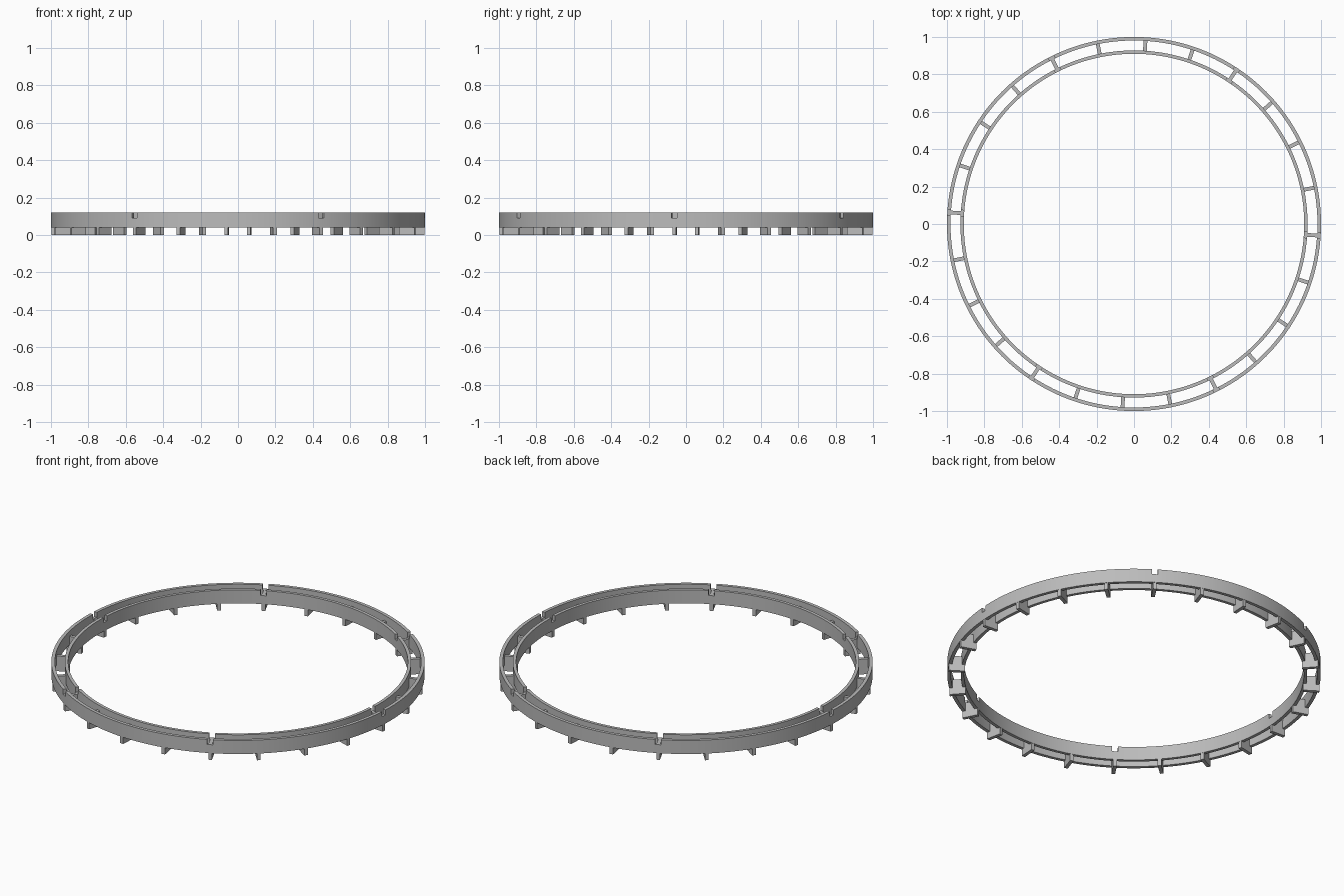
import bpy
import bmesh
import math
from mathutils import Matrix, Vector

if "Cube" in bpy.data.objects:
    bpy.data.objects.remove(bpy.data.objects["Cube"], do_unlink=True)

SEGMENTS = 192
SPOKES = 24
OFFSET = math.radians(-3.6)
WALL_BOTTOM, WALL_TOP, NOTCH_FLOOR = 0.04, 0.12, 0.09

# Single grey material
grey = bpy.data.materials.new("grey")
grey.use_nodes = True
grey.diffuse_color = (0.5, 0.5, 0.5, 1)
grey.node_tree.nodes["Principled BSDF"].inputs["Base Color"].default_value = (0.5, 0.5, 0.5, 1)


def make_object(name, bm):
    bmesh.ops.recalc_face_normals(bm, faces=bm.faces)
    mesh = bpy.data.meshes.new(name)
    bm.to_mesh(mesh)
    bm.free()
    mesh.materials.append(grey)
    obj = bpy.data.objects.new(name, mesh)
    bpy.context.collection.objects.link(obj)
    return obj


def radial_bars(name, count, r0, r1, width, z0, z1):
    """Boxes pointing outwards, evenly spaced round the ring."""
    bm = bmesh.new()
    for i in range(count):
        turn = Matrix.Rotation(OFFSET + i * math.tau / count, 4, "Z")
        place = Matrix.Translation(((r0 + r1) / 2, 0, (z0 + z1) / 2))
        size = Matrix.Diagonal((r1 - r0, width, z1 - z0, 1))
        bmesh.ops.create_cube(bm, size=1, matrix=turn @ place @ size)
    return make_object(name, bm)


def ring_wall(name, r0, r1, cutter):
    """Rectangular profile swept round z, then notched and smoothed."""
    bm = bmesh.new()
    corners = [(r0, WALL_BOTTOM), (r1, WALL_BOTTOM), (r1, WALL_TOP), (r0, WALL_TOP)]
    loops = []
    for i in range(SEGMENTS):
        a = i * math.tau / SEGMENTS
        loops.append([bm.verts.new(Vector((r * math.cos(a), r * math.sin(a), z)))
                      for r, z in corners])
    for i in range(SEGMENTS):
        a, b = loops[i], loops[(i + 1) % SEGMENTS]
        for j in range(4):
            k = (j + 1) % 4
            bm.faces.new((a[j], b[j], b[k], a[k]))
    obj = make_object(name, bm)
    notch = obj.modifiers.new("notches", "BOOLEAN")
    notch.operation = "DIFFERENCE"
    notch.solver = "EXACT"
    notch.object = cutter
    bpy.ops.object.select_all(action="DESELECT")
    obj.select_set(True)
    bpy.context.view_layer.objects.active = obj
    bpy.ops.object.modifier_apply(modifier=notch.name)
    bpy.ops.object.shade_smooth_by_angle(angle=math.radians(30))
    return obj


# Two concentric walls with six notches in the upper edge
cutter = radial_bars("notch_cutter", 6, 0.85, 1.05, 0.032, NOTCH_FLOOR, 0.2)
ring_wall("outer_wall", 0.981, 1.0, cutter)
ring_wall("inner_wall", 0.91, 0.928, cutter)
bpy.data.objects.remove(cutter, do_unlink=True)

# Spokes joining the walls and reaching down as feet
radial_bars("spokes", SPOKES, 0.911, 0.999, 0.02, 0, NOTCH_FLOOR - 0.0005)
